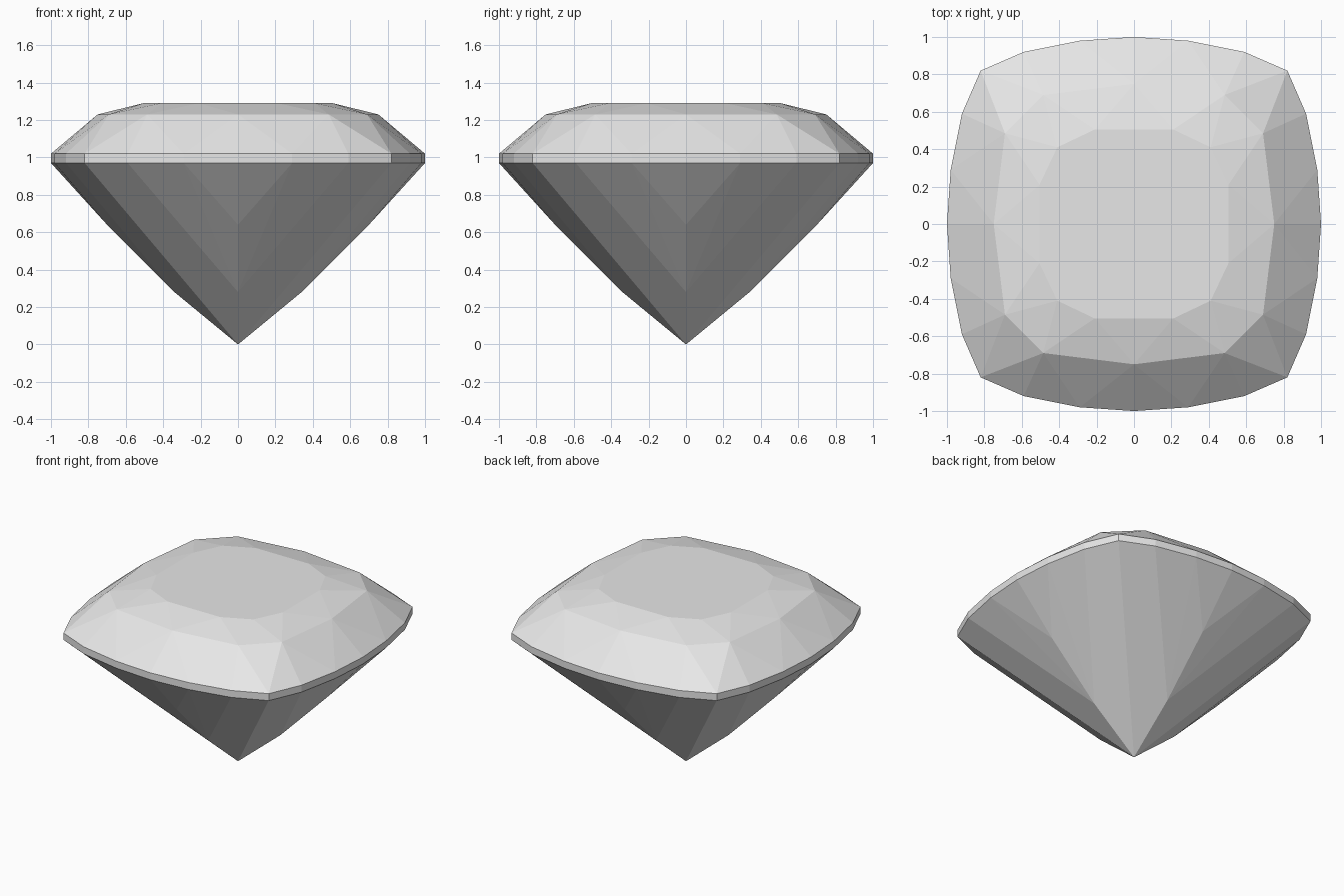
import bpy
import bmesh
import math

cube = bpy.data.objects.get("Cube")
if cube:
    bpy.data.objects.remove(cube, do_unlink=True)


def make_material(name, color):
    mat = bpy.data.materials.new(name)
    mat.use_nodes = True
    mat.diffuse_color = color
    mat.node_tree.nodes["Principled BSDF"].inputs["Base Color"].default_value = color
    return mat


def eightfold(points, z):
    """Repeat one octant of a ring with square symmetry, without duplicates."""
    ring = set()
    for x, y in points:
        for a, b in ((x, y), (y, x)):
            for sx in (1, -1):
                for sy in (1, -1):
                    ring.add((a * sx + 0.0, b * sy + 0.0, z))
    return sorted(ring)


# Cushion outline of the girdle, one octant
girdle = [(0, 1), (0.29, 0.98), (0.59, 0.92), (0.82, 0.82)]

corners = [(0, 0, 0)]                                       # culet
corners += eightfold([(0, 0.34)], 0.28)                     # lower pavilion
corners += eightfold([(0, 0.70)], 0.64)                     # upper pavilion
corners += eightfold(girdle, 0.97)                          # girdle, lower edge
corners += eightfold(girdle, 1.02)                          # girdle, upper edge
corners += eightfold([(0, 0.75), (0.485, 0.69)], 1.23)      # crown
corners += eightfold([(0.21, 0.505), (0.41, 0.41)], 1.29)   # table

# Facets are the convex skin over the corner points
bm = bmesh.new()
for co in corners:
    bm.verts.new(co)
bmesh.ops.convex_hull(bm, input=bm.verts[:])
bmesh.ops.dissolve_limit(bm, angle_limit=math.radians(1),
                         verts=bm.verts[:], edges=bm.edges[:])
bmesh.ops.recalc_face_normals(bm, faces=bm.faces[:])

mesh = bpy.data.meshes.new("gemstone")
bm.to_mesh(mesh)
bm.free()
mesh.materials.append(make_material("light grey", (0.8, 0.8, 0.8, 1)))
gem = bpy.data.objects.new("gemstone", mesh)
bpy.context.collection.objects.link(gem)
